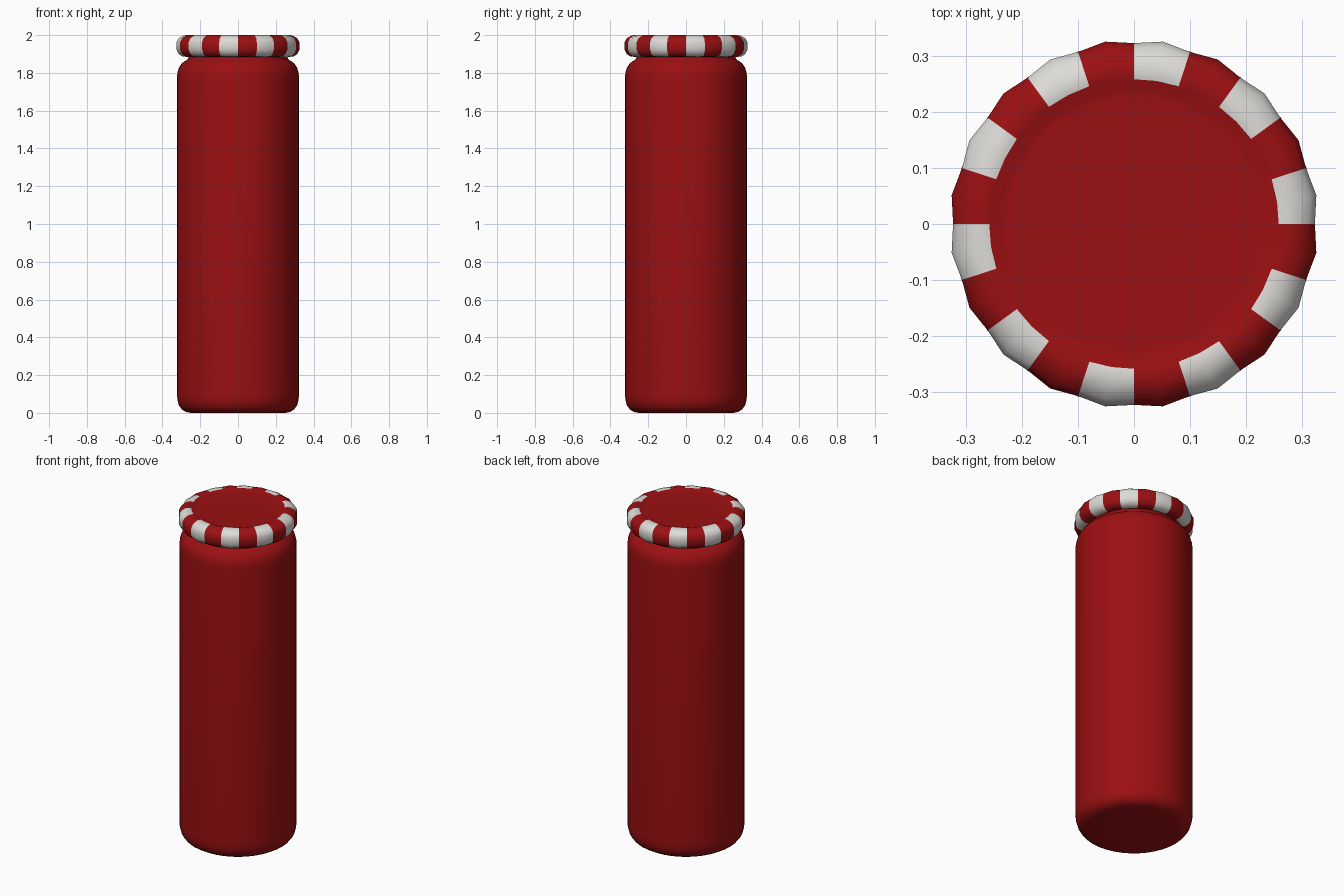
import bpy
import bmesh
from math import cos, sin, pi

SIDES = 40

cube = bpy.data.objects.get("Cube")
if cube:
    bpy.data.objects.remove(cube, do_unlink=True)


def material(name, rgb):
    mat = bpy.data.materials.new(name)
    mat.use_nodes = True
    color = (*rgb, 1)
    mat.diffuse_color = color
    bsdf = mat.node_tree.nodes["Principled BSDF"]
    bsdf.inputs["Base Color"].default_value = color
    bsdf.inputs["Roughness"].default_value = 0.6
    return mat


red = material("deep red", (0.33, 0.005, 0.006))
white = material("off white", (0.72, 0.71, 0.68))


def lathe(name, profile, mats, flute=0.0, stripe=None):
    """Turn (radius, height) points about z, with capped ends."""
    bm = bmesh.new()
    rings = []
    for r, z in profile:
        ring = []
        for i in range(SIDES):
            # Even columns sink in slightly to flute the outer rim
            rad = r * (1 - flute * (i % 2 == 0)) if r > 0.28 else r
            a = 2 * pi * i / SIDES
            ring.append(bm.verts.new((rad * cos(a), rad * sin(a), z)))
        rings.append(ring)
    for k in range(len(rings) - 1):
        low, high = rings[k], rings[k + 1]
        for i in range(SIDES):
            j = (i + 1) % SIDES
            face = bm.faces.new((low[i], low[j], high[j], high[i]))
            # Each stripe is two columns wide
            if stripe and stripe(k) and (i // 2) % 2 == 0:
                face.material_index = 1
    bm.faces.new(rings[0][::-1])
    bm.faces.new(rings[-1])
    mesh = bpy.data.meshes.new(name)
    bm.to_mesh(mesh)
    bm.free()
    for mat in mats:
        mesh.materials.append(mat)
    obj = bpy.data.objects.new(name, mesh)
    bpy.context.collection.objects.link(obj)
    for p in mesh.polygons:
        p.use_smooth = True
    return obj


# Tall bottle body with rounded base, shoulder and neck
lathe("bottle_body", [
    (0.12, 0.0), (0.25, 0.0), (0.275, 0.005), (0.297, 0.018),
    (0.313, 0.04), (0.321, 0.07), (0.323, 0.11),
    (0.323, 1.77), (0.321, 1.80), (0.313, 1.828), (0.298, 1.85),
    (0.28, 1.863), (0.268, 1.87), (0.262, 1.88), (0.262, 1.90),
], [red])

# Fluted cap with a striped rim and a slightly sunken top
cap_profile = [
    (0.255, 1.89), (0.272, 1.885), (0.298, 1.887), (0.318, 1.90),
    (0.329, 1.922), (0.329, 1.962), (0.319, 1.982), (0.298, 1.995),
    (0.277, 2.0), (0.258, 1.998), (0.24, 1.991), (0.225, 1.99), (0.1, 1.99),
]
lathe("striped_cap", cap_profile, [red, white], flute=0.02,
      stripe=lambda k: 1 <= k < 9)
